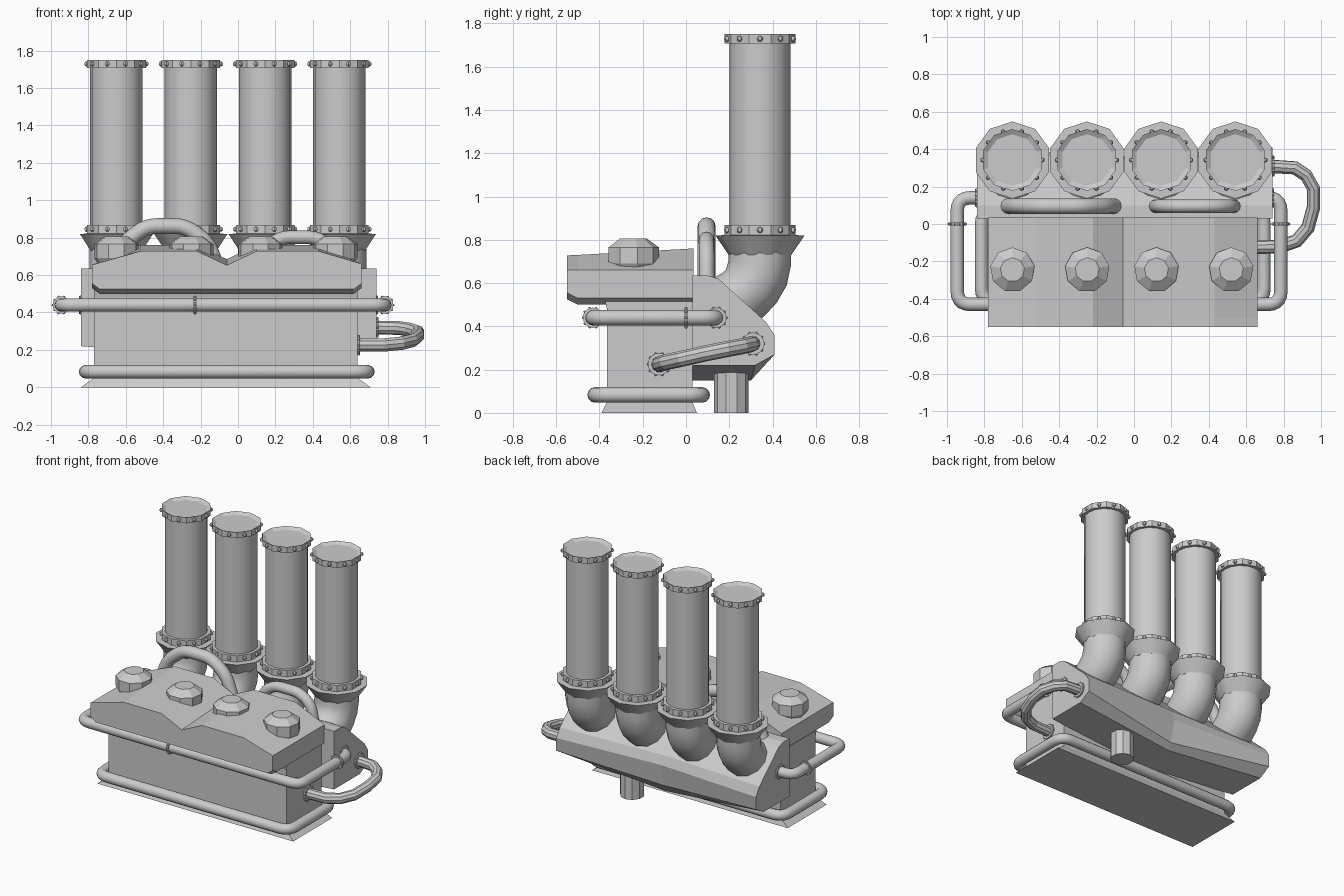
import bpy, bmesh
from math import pi, sin, cos, radians
from mathutils import Vector, Matrix

if "Cube" in bpy.data.objects:
    bpy.data.objects.remove(bpy.data.objects["Cube"])


def finish(name, bm, angle=None):
    bmesh.ops.recalc_face_normals(bm, faces=bm.faces)
    me = bpy.data.meshes.new(name)
    bm.to_mesh(me)
    bm.free()
    ob = bpy.data.objects.new(name, me)
    bpy.context.collection.objects.link(ob)
    if angle:
        me.polygons.foreach_set("use_smooth", [True] * len(me.polygons))
        me.set_sharp_from_angle(angle=radians(angle))
    return ob


def loft_into(bm, sections):
    rings = [[bm.verts.new(p) for p in s] for s in sections]
    n = len(rings[0])
    for a, b in zip(rings, rings[1:]):
        for i in range(n):
            j = (i + 1) % n
            bm.faces.new((a[i], a[j], b[j], b[i]))
    bm.faces.new(rings[0])
    bm.faces.new(rings[-1])


def loft(name, sections, angle=None):
    bm = bmesh.new()
    loft_into(bm, sections)
    return finish(name, bm, angle)


def circle(r, z, n, mat, phase=pi / 2):
    return [mat @ Vector((r * cos(phase + 2 * pi * i / n), r * sin(phase + 2 * pi * i / n), z))
            for i in range(n)]


def lathe(name, loc, profile, n=10, angle=None):
    m = Matrix.Translation(loc)
    return loft(name, [circle(r, z, n, m) for r, z in profile], angle)


def flange(name, loc, axis, r, h, bolt, hole=0.0):
    # ring with a circle of round bolt heads, centred on loc
    m = Matrix.Translation(loc) @ Vector(axis).to_track_quat('Z', 'Y').to_matrix().to_4x4()
    prof = [(r, -h / 2), (r, h / 2)]
    if hole:
        prof += [(hole, h / 2 - 0.015)]
    bm = bmesh.new()
    loft_into(bm, [circle(a, z, 10, m) for a, z in prof])
    for i in range(10):
        a = 2 * pi * (i + 0.5) / 10 + pi / 2
        p = Matrix.Translation((r * 0.97 * cos(a), r * 0.97 * sin(a), 0))
        bmesh.ops.create_uvsphere(bm, u_segments=6, v_segments=5, radius=bolt, matrix=m @ p)
    return finish(name, bm)


def fillet(pts, r, closed=False):
    pts = [Vector(p) for p in pts]
    out, n = [], len(pts)
    for i, p in enumerate(pts):
        if not closed and i in (0, n - 1):
            out.append(p)
            continue
        a = p + (pts[i - 1] - p).normalized() * r
        b = p + (pts[(i + 1) % n] - p).normalized() * r
        for k in range(6):
            t = k / 5
            out.append(a * (1 - t) ** 2 + p * 2 * t * (1 - t) + b * t * t)
    return out


def tube(name, pts, r, closed=False, smooth=True, res=4):
    cu = bpy.data.curves.new(name, 'CURVE')
    cu.dimensions = '3D'
    cu.bevel_depth = r
    cu.bevel_resolution = res
    cu.use_fill_caps = True
    sp = cu.splines.new('POLY')
    sp.points.add(len(pts) - 1)
    for q, p in zip(sp.points, pts):
        q.co = (*p, 1)
    sp.use_cyclic_u = closed
    sp.use_smooth = smooth
    ob = bpy.data.objects.new(name, cu)
    bpy.context.collection.objects.link(ob)
    return ob


def rect(x0, x1, y0, y1, z):
    return [(x0, y0, z), (x1, y0, z), (x1, y1, z), (x0, y1, z)]


# engine block with flared foot
loft("block", [rect(-.84, .71, -.39, .05, 0), rect(-.77, .64, -.365, .03, .05),
               rect(-.77, .64, -.365, .03, .48), rect(-.77, .64, -.375, .035, .52)])

# twin-humped top cover, rising slightly to the rear
hump = [(.66, .66, 0), (.43, .73, 1), (.1, .73, 1), (-.06, .655, 1),
        (-.22, .73, 1), (-.52, .73, 1), (-.78, .655, 0)]


def cover_section(y, low, lift):
    s = [(-.78, y, low + .03), (-.74, y, low), (.62, y, low), (.66, y, low + .03)]
    return s + [(x, y, z + lift * k) for x, z, k in hump]


loft("top_cover", [cover_section(-.55, .525, -.002), cover_section(-.5, .5, 0),
                   cover_section(.035, .5, .03)])

# filler caps
for i, x in enumerate((-.65, -.25, .12, .52)):
    lathe(f"cap_{i}", (x, -.245, 0), [(.10, .66), (.12, .69), (.12, .765), (.065, .805)], 9)

# rear manifold, deepest in the middle
end = [(.03, .22), (.32, .22), (.41, .27), (.41, .36), (.37, .42), (.15, .62), (.10, .635), (.03, .635)]
mid = [(.03, .15), (.30, .15), (.325, .20), (.36, .36), (.35, .43), (.15, .62), (.10, .635), (.03, .635)]
loft("manifold", [[(x, y, z) for y, z in s] for x, s in ((-.84, end), (-.05, mid), (.74, end))])
lathe("drain_pipe", (.28, .21, 0), [(.08, 0), (.08, .3)])

# four exhaust stacks: elbow, flared cup, bolted rims and tall pipe
elbow = [(.18, .50, 40), (.245, .535, 40), (.29, .575, 28), (.325, .625, 14), (.34, .69, 4), (.342, .745, 0)]
for i, x in enumerate((-.65, -.252, .145, .542)):
    secs = []
    for y, z, tilt in elbow:
        m = Matrix.Translation((x, y, z)) @ Matrix.Rotation(radians(tilt), 4, 'X').inverted()
        secs.append(circle(.145, 0, 12, m))
    loft(f"elbow_{i}", secs, 45)
    c = (x, .342, 0)
    lathe(f"cup_{i}", c, [(.145, .73), (.165, .76), (.206, .82), (.15, .822)], 10, 45)
    lathe(f"stack_{i}", c, [(.14, .8), (.14, 1.72)], 16, 40)
    flange(f"lower_rim_{i}", (x, .342, .845), (0, 0, 1), .165, .045, .014)
    flange(f"upper_rim_{i}", (x, .342, 1.729), (0, 0, 1), .165, .042, .014, .138)

# pipe loop around the foot
tube("lower_loop", fillet(rect(-.815, .695, -.42, .075, .083), .08, True), .036, True)

# pipe running round the front beneath the cover
tube("upper_loop", fillet([(-.8, .14, .44), (-.945, .14, .44), (-.945, -.43, .44),
                           (.785, -.43, .44), (.785, .14, .44), (.7, .14, .44)], .072), .036)
for nm, p, ax in (("front", (-.23, -.43, .44), (1, 0, 0)), ("left", (-.945, 0, .44), (0, 1, 0)),
                  ("right", (.785, 0, .44), (0, 1, 0)), ("left_end", (-.842, .14, .44), (1, 0, 0)),
                  ("right_end", (.742, .14, .44), (1, 0, 0))):
    flange("collar_" + nm, p, ax, .047, .014, .007)

# bent side pipe
tube("side_pipe", [(.62, -.125, .225), (.78, -.12, .226), (.87, -.09, .235), (.93, -.02, .25),
                   (.96, .09, .275), (.96, .19, .295), (.92, .26, .308), (.86, .3, .317), (.7, .31, .32)],
     .037, smooth=False, res=3)
flange("side_collar_a", (.645, -.125, .225), (1, 0, 0), .052, .014, .007)
flange("side_collar_b", (.745, .31, .32), (1, 0, 0), .052, .014, .007)

# arched pipes on the manifold
tube("arch_large", fillet([(-.68, .095, .6), (-.62, .095, .76), (-.49, .095, .862), (-.28, .095, .862),
                           (-.16, .095, .77), (-.1, .095, .6)], .06), .042)
tube("arch_small", fillet([(.11, .095, .6), (.14, .095, .74), (.23, .095, .802), (.42, .095, .802),
                           (.51, .095, .74), (.54, .095, .6)], .05), .036)
